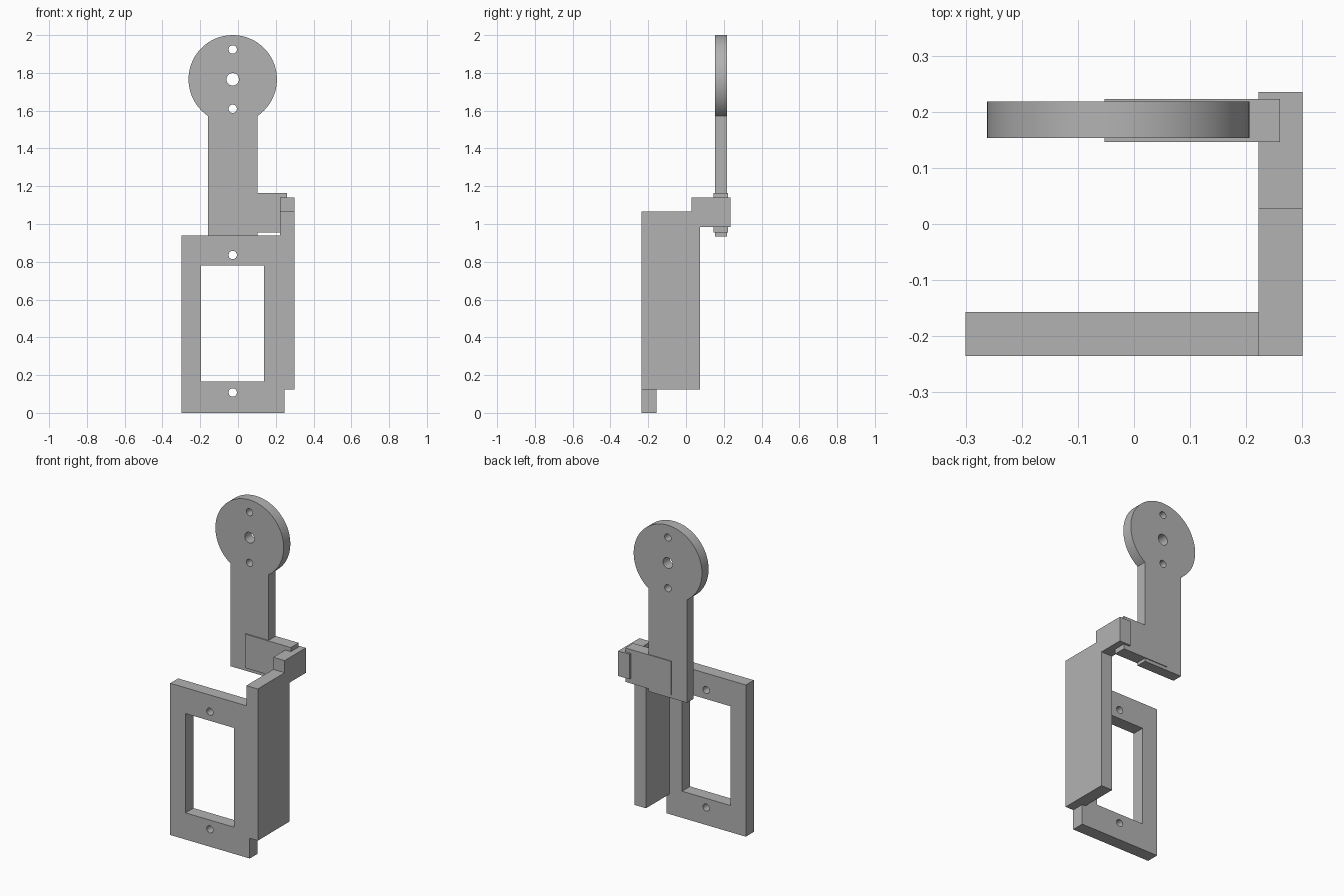
import bpy
import math
from mathutils import Matrix

cube = bpy.data.objects.get("Cube")
if cube:
    bpy.data.objects.remove(cube, do_unlink=True)

GREY = (0.45, 0.45, 0.45, 1.0)
grey = bpy.data.materials.new("plain grey")
grey.use_nodes = True
grey.diffuse_color = GREY
grey.node_tree.nodes["Principled BSDF"].inputs["Base Color"].default_value = GREY

AXIS = -0.028  # shared centre line of the arm, window and screw holes


def rectangle(x0, x1, z0, z1):
    return [(x0, z0), (x1, z0), (x1, z1), (x0, z1)]


def arc(cx, cz, radius, start, end, steps):
    angles = [start + (end - start) * i / steps for i in range(steps + 1)]
    return [(cx + radius * math.cos(a), cz + radius * math.sin(a)) for a in angles]


def hole(z, radius):
    return arc(AXIS, z, radius, 0, math.tau, 32)[:-1]


def plate(name, y0, y1, outline, holes=()):
    """Extrude an upright x-z outline, with openings, from y0 to y1."""
    curve = bpy.data.curves.new(name + "_profile", "CURVE")
    curve.dimensions = "2D"
    curve.fill_mode = "BOTH"
    curve.extrude = (y1 - y0) / 2
    for loop in [outline, *holes]:
        spline = curve.splines.new("POLY")
        spline.points.add(len(loop) - 1)
        for point, (x, z) in zip(spline.points, loop):
            point.co = (x, z, 0, 1)
        spline.use_cyclic_u = True
    obj = bpy.data.objects.new(name, curve)
    bpy.context.collection.objects.link(obj)

    # Turn the profile into a standing mesh
    bpy.ops.object.select_all(action="DESELECT")
    obj.select_set(True)
    bpy.context.view_layer.objects.active = obj
    bpy.ops.object.convert(target="MESH")
    obj = bpy.context.object
    obj.data.transform(Matrix.Translation((0, (y0 + y1) / 2, 0))
                       @ Matrix.Rotation(math.pi / 2, 4, "X"))
    obj.data.materials.clear()
    obj.data.materials.append(grey)
    bpy.ops.object.shade_smooth_by_angle(angle=math.radians(30))
    return obj


# Front frame with window and two screw holes
plate("front_frame", -0.235, -0.157, rectangle(-0.30, 0.245, 0, 0.94),
      [rectangle(-0.195, 0.137, 0.165, 0.78), hole(0.836, 0.022), hole(0.108, 0.022)])

# Side wall and the block stepping back from its top corner
plate("side_wall", -0.235, 0.075, rectangle(0.222, 0.30, 0.125, 1.065))
plate("corner_block", 0.028, 0.235, rectangle(0.222, 0.30, 0.985, 1.14))

# Bracket joining the block to the arm
plate("arm_bracket", 0.146, 0.223, rectangle(-0.053, 0.26, 0.955, 1.165))

# Arm and round head in one outline
HEAD_Z, HEAD_R, ARM_HALF = 1.766, 0.234, 0.131
neck = math.acos(ARM_HALF / HEAD_R)
arm_outline = [(AXIS - ARM_HALF, 0.935), (AXIS + ARM_HALF, 0.935)]
arm_outline += arc(AXIS, HEAD_Z, HEAD_R, -neck, math.pi + neck, 80)
plate("arm_with_round_head", 0.153, 0.218, arm_outline,
      [hole(HEAD_Z, 0.033), hole(1.924, 0.022), hole(1.61, 0.022)])
